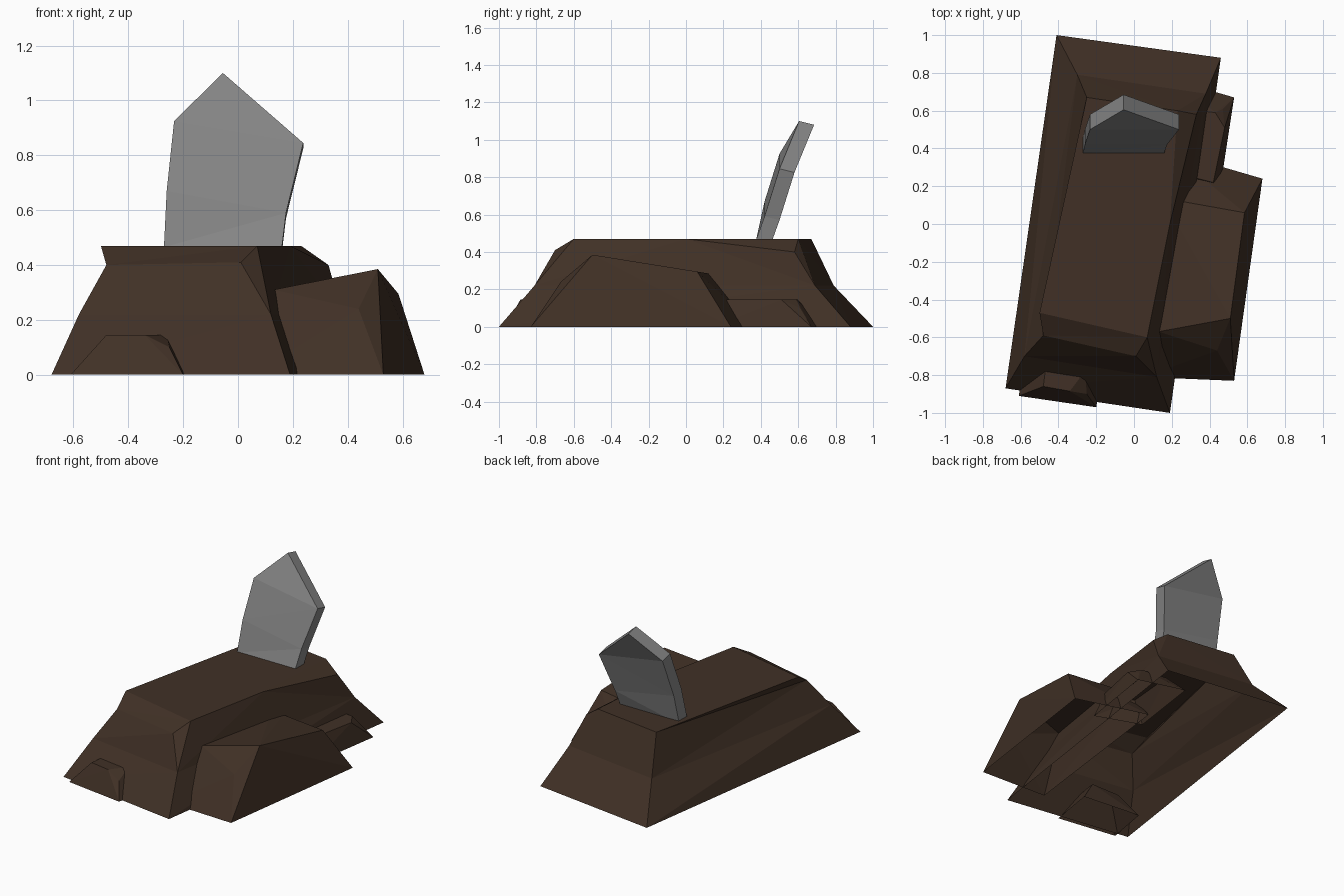
import bpy, bmesh
from mathutils import Vector

if "Cube" in bpy.data.objects:
    bpy.data.objects.remove(bpy.data.objects["Cube"])


def material(name, rgb):
    m = bpy.data.materials.new(name)
    m.diffuse_color = (*rgb, 1)
    m.use_nodes = True
    m.node_tree.nodes["Principled BSDF"].inputs["Base Color"].default_value = m.diffuse_color
    return m


earth = material("brown earth", (0.052, 0.030, 0.019))
stone = material("grey stone", (0.24, 0.24, 0.24))


def finish(name, bm, mat):
    me = bpy.data.meshes.new(name)
    bm.to_mesh(me)
    bm.free()
    me.materials.append(mat)
    ob = bpy.data.objects.new(name, me)
    bpy.context.collection.objects.link(ob)
    return ob


def clod(name, points):
    """Faceted lump of earth: convex hull of a few points, open underneath."""
    bm = bmesh.new()
    for p in points:
        bm.verts.new(p)
    bmesh.ops.convex_hull(bm, input=bm.verts[:])
    bottom = [f for f in bm.faces if all(v.co.z < 0.001 for v in f.verts)]
    bmesh.ops.delete(bm, geom=bottom, context='FACES')
    return finish(name, bm, earth)


# Main mound: base, waist and top rings (front left, front right, back right, back left)
points = dict(
    b0=(-.68, -.87, 0), b1=(.19, -1, 0), b2=(.46, .88, 0), b3=(-.41, 1, 0),
    m0=(-.58, -.70, .22), m1=(.12, -.81, .22), m2=(.38, .69, .22), m3=(-.30, .79, .22),
    f0=(-.48, -.59, .40), f1=(.01, -.70, .41),            # front bevel
    t0=(-.50, -.47, .47), t1=(.07, -.60, .47), t2=(.23, .60, .47), t3=(-.25, .67, .47),
    r1=(.19, 0, .47), r2=(.33, .58, .40))                 # worn right back edge
faces = ("b0 b1 m1 m0", "b1 b2 m2 m1", "b2 b3 m3 m2", "b3 b0 m0 m3",
         "m0 m1 f1 f0", "f0 f1 t1 t0", "m1 t1 f1", "m1 m2 r2 r1 t1", "r1 r2 t2",
         "m2 m3 t3 t2 r2", "m3 m0 f0 t0 t3", "t0 t1 r1 t2 t3")
bm = bmesh.new()
v = {k: bm.verts.new(p) for k, p in points.items()}
for f in faces:
    bm.faces.new([v[k] for k in f.split()])
bmesh.ops.triangulate(bm, faces=[f for f in bm.faces if len(f.verts) > 3])
finish("main_mound", bm, earth)

# Side mound on the right
clod("side_mound", [
    (.05, -.81, 0), (.53, -.83, 0), (.68, .24, 0), (.20, .38, 0),
    (.44, -.67, .24), (.51, -.50, .385), (.13, -.57, .31),
    (.585, .06, .295), (.25, .12, .285), (.15, .14, .27)])

# Small clods at the front and at the right back
clod("front_clod", [
    (-.61, -.91, 0), (-.20, -.97, 0), (-.15, -.66, 0), (-.56, -.62, 0),
    (-.48, -.86, .145), (-.34, -.885, .145), (-.25, -.90, .10),
    (-.26, -.78, .145), (-.25, -.70, .145), (-.46, -.70, .145)])
clod("back_clod", [
    (.53, .67, 0), (.22, .76, 0), (.15, .26, 0), (.45, .15, 0),
    (.43, .59, .145), (.25, .61, .145), (.47, .61, .10),
    (.48, .51, .145), (.42, .22, .145), (.22, .27, .145)])

# Headstone: bent front outline, pushed back to give it thickness
outline = [(-.27, .375, .465), (.16, .375, .465), (.175, .42, .59), (.238, .50, .845),
           (-.055, .605, 1.10), (-.233, .50, .925), (-.26, .42, .67)]
depth = Vector((0, .08, -.02))
bm = bmesh.new()
front = [bm.verts.new(p) for p in outline]
back = [bm.verts.new(Vector(p) + depth) for p in outline]
for i in range(7):
    j = (i + 1) % 7
    bm.faces.new((front[j], front[i], back[i], back[j]))
for part in ((0, 1, 2, 6), (2, 3, 5, 6), (3, 4, 5)):
    bm.faces.new([front[i] for i in part])
    bm.faces.new([back[i] for i in reversed(part)])
bmesh.ops.triangulate(bm, faces=bm.faces[:])
finish("headstone", bm, stone)
